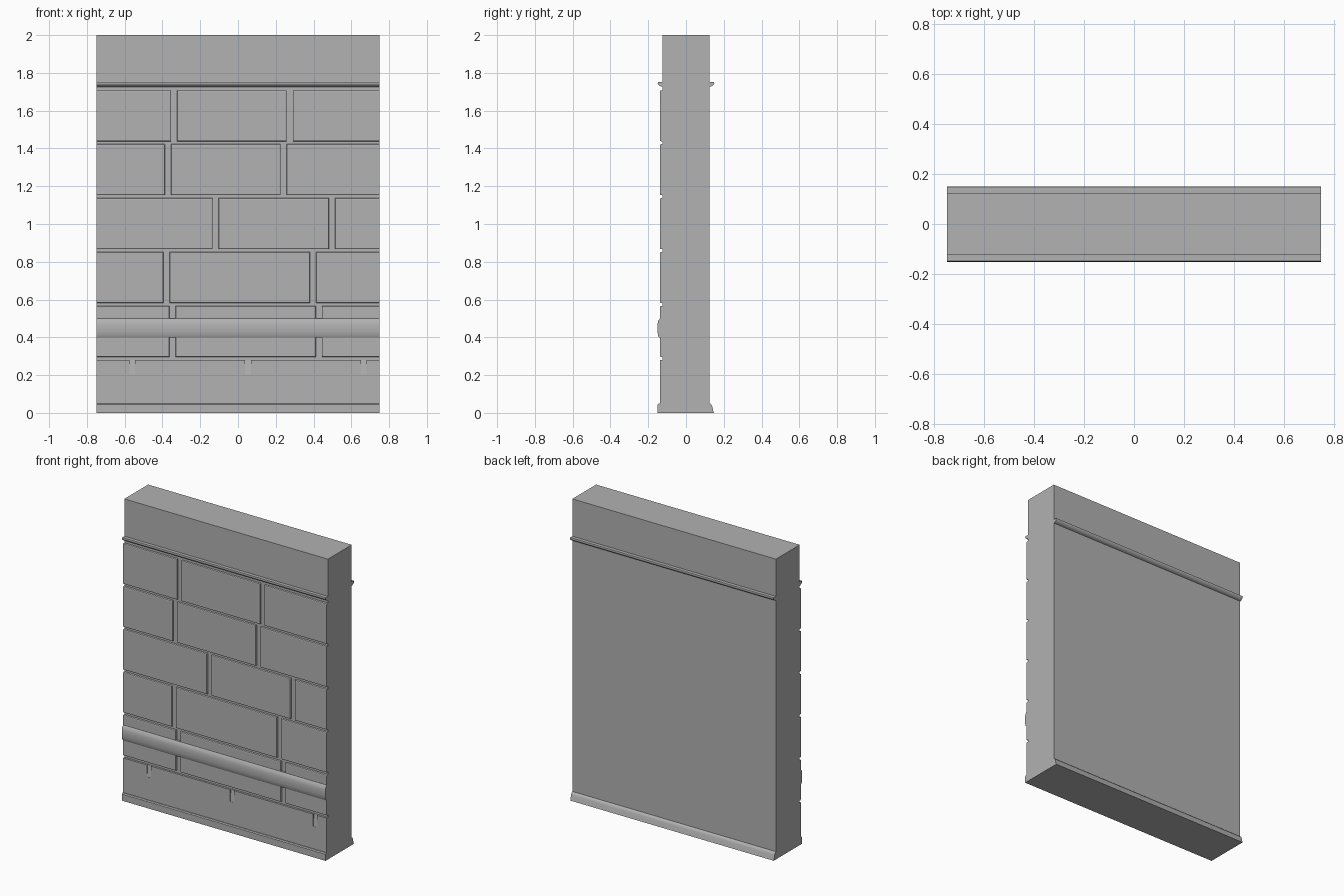
import bpy, bmesh

if "Cube" in bpy.data.objects:
    bpy.data.objects.remove(bpy.data.objects["Cube"], do_unlink=True)

HALF = 0.75      # half width of the wall
FRONT = -0.125   # core front, also the mortar depth
BACK = 0.125
FACE = -0.138    # face of the stone blocks

stone = bpy.data.materials.new("grey stone")
stone.use_nodes = True
GREY = (0.445, 0.445, 0.445, 1)
stone.diffuse_color = GREY
stone.node_tree.nodes["Principled BSDF"].inputs["Base Color"].default_value = GREY


def add_object(name, bm):
    bmesh.ops.recalc_face_normals(bm, faces=bm.faces)
    mesh = bpy.data.meshes.new(name)
    bm.to_mesh(mesh)
    bm.free()
    mesh.materials.append(stone)
    obj = bpy.data.objects.new(name, mesh)
    bpy.context.collection.objects.link(obj)
    return obj


def extrude_profile(name, profile, x0=-HALF, x1=HALF, smooth=False):
    """Sweep a (y, z) profile along x."""
    bm = bmesh.new()
    face = bm.faces.new([bm.verts.new((x0, y, z)) for y, z in profile])
    new = bmesh.ops.extrude_face_region(bm, geom=[face])["geom"]
    verts = [v for v in new if isinstance(v, bmesh.types.BMVert)]
    bmesh.ops.translate(bm, verts=verts, vec=(x1 - x0, 0, 0))
    obj = add_object(name, bm)
    if smooth:
        bpy.ops.object.select_all(action="DESELECT")
        obj.select_set(True)
        bpy.context.view_layer.objects.active = obj
        bpy.ops.object.shade_smooth_by_angle(angle=0.7)
    return obj


def rect(y0, y1, z0, z1):
    return [(y0, z0), (y1, z0), (y1, z1), (y0, z1)]


def add_block(name, x0, x1, z0, z1):
    """Stone block with chamfered front edges, left plain at the wall ends."""
    bm = bmesh.new()
    bmesh.ops.create_cube(bm, size=1)
    for v in bm.verts:
        v.co = (x1 if v.co.x > 0 else x0,
                FRONT + 0.005 if v.co.y > 0 else FACE,
                z1 if v.co.z > 0 else z0)
    edges = [e for e in bm.edges
             if all(abs(v.co.y - FACE) < 1e-5 for v in e.verts)
             and not all(abs(abs(v.co.x) - HALF) < 1e-5 for v in e.verts)]
    bmesh.ops.bevel(bm, geom=edges, offset=0.006, segments=2, profile=0.5,
                    affect="EDGES")
    add_object(name, bm)


# Wall core
extrude_profile("wall_core", rect(FRONT, BACK, 0, 2))

# Courses of stone blocks: centres of the two joints in each course
courses = [(-0.347, 0.428), (-0.378, 0.397), (-0.118, 0.498),
           (-0.371, 0.242), (-0.338, 0.274)]
JOINT = 0.016
for row, joints in enumerate(courses):
    z0 = 0.296 + row * 0.2855
    starts = [-HALF] + [j + JOINT for j in joints]
    ends = [j - JOINT for j in joints] + [HALF]
    for col, (x0, x1) in enumerate(zip(starts, ends)):
        add_block(f"block_{row + 1}_{col + 1}", x0, x1, z0, z0 + 0.27)

# Plinth with sloping drain notches
plinth = extrude_profile("plinth", rect(FACE, FRONT + 0.005, 0.01, 0.28))
for i, x in enumerate((-0.56, 0.053, 0.665)):
    cutter = extrude_profile(
        f"notch_cutter_{i + 1}",
        [(FACE - 0.02, 0.2), (FACE + 0.002, 0.2), (FACE + 0.011, 0.29),
         (FACE - 0.02, 0.29)], x - 0.015, x + 0.015)
    cutter.hide_render = True
    cutter.hide_viewport = True
    cut = plinth.modifiers.new("notch", "BOOLEAN")
    cut.operation = "DIFFERENCE"
    cut.solver = "EXACT"
    cut.object = cutter

# Front skirting, with a small lip on top
extrude_profile("front_skirting",
                [(FRONT + 0.01, 0), (-0.15, 0), (-0.15, 0.044),
                 (-0.144, 0.05), (FRONT + 0.01, 0.05)])

# Back skirting, flaring to the floor
extrude_profile("back_skirting",
                [(BACK - 0.01, 0), (0.148, 0), (0.143, 0.015), (0.139, 0.035),
                 (0.134, 0.045), (BACK, 0.052), (BACK - 0.01, 0.052)],
                smooth=True)

# Rounded rail across the front
extrude_profile("front_rail",
                [(FRONT + 0.01, 0.4), (-0.143, 0.4), (-0.148, 0.41),
                 (-0.151, 0.43), (-0.152, 0.45), (-0.151, 0.47),
                 (-0.147, 0.488), (-0.138, 0.5), (FRONT + 0.01, 0.5)],
                smooth=True)

# Thin cornice on both faces
for name, side in (("front_cornice", -1), ("back_cornice", 1)):
    shape = [(0.115, 1.725), (0.13, 1.727), (0.141, 1.732), (0.148, 1.74),
             (0.15, 1.746), (0.148, 1.752), (0.115, 1.752)]
    extrude_profile(name, [(side * y, z) for y, z in shape], smooth=True)
